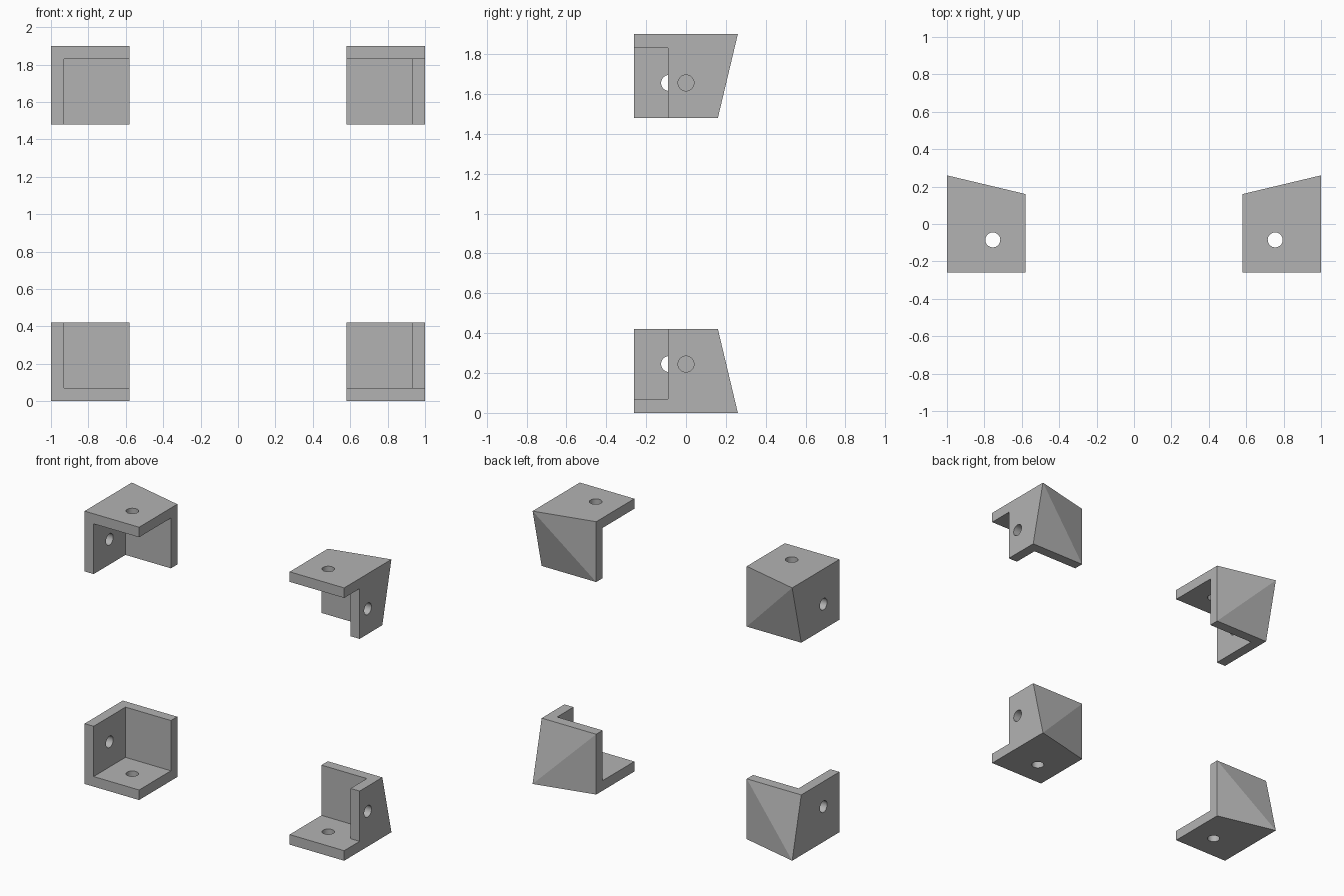
import bpy, bmesh, math
from mathutils import Matrix, Vector

if "Cube" in bpy.data.objects:
    bpy.data.objects.remove(bpy.data.objects["Cube"])

W, T, H = 0.42, 0.07, 1.9          # bracket size, wall thickness, total height
FRONT, BACK, PEAK = -0.26, 0.16, 0.26
grey = bpy.data.materials.new("grey plastic")
grey.diffuse_color = (0.45, 0.45, 0.45, 1)
grey.use_nodes = True
grey.node_tree.nodes["Principled BSDF"].inputs["Base Color"].default_value = grey.diffuse_color


def make_object(name, bm):
    bmesh.ops.recalc_face_normals(bm, faces=bm.faces)
    me = bpy.data.meshes.new(name)
    bm.to_mesh(me)
    bm.free()
    ob = bpy.data.objects.new(name, me)
    bpy.context.collection.objects.link(ob)
    return ob


def hull(name, points):
    bm = bmesh.new()
    for p in points:
        bm.verts.new(p)
    bmesh.ops.convex_hull(bm, input=bm.verts)
    bmesh.ops.dissolve_limit(bm, angle_limit=0.01, verts=bm.verts, edges=bm.edges)
    return make_object(name, bm)


def box(name, lo, hi):
    return hull(name, [(x, y, z) for x in (lo[0], hi[0])
                       for y in (lo[1], hi[1]) for z in (lo[2], hi[2])])


def drill(name, centre, axis):
    bm = bmesh.new()
    rot = Vector((0, 0, 1)).rotation_difference(Vector(axis)).to_matrix().to_4x4()
    bmesh.ops.create_cone(bm, cap_ends=True, segments=32, radius1=0.04, radius2=0.04,
                          depth=0.2, matrix=Matrix.Translation(centre) @ rot)
    return make_object(name, bm)


def cut(ob, cutter):
    mod = ob.modifiers.new("cut", 'BOOLEAN')
    mod.operation, mod.solver, mod.object = 'DIFFERENCE', 'EXACT', cutter
    bpy.context.view_layer.objects.active = ob
    bpy.ops.object.modifier_apply(modifier=mod.name)
    bpy.data.objects.remove(cutter)


def bracket(name, s, wall_hole_y):
    outer, inner = s, s * (1 - W)
    # block with a raised back corner that forms a low ridge
    pts = [(x, FRONT, z) for x in (outer, inner) for z in (0, W)]
    pts += [(outer, PEAK, 0), (inner, BACK, 0), (outer, BACK, W), (inner, BACK, W)]
    ob = hull(name, pts)
    # open pocket leaving floor, side wall and back wall
    cut(ob, box("pocket", (s * (1 - T), -1, T), (s * 0.3, BACK - T, 1)))
    if s > 0:   # right side wall is set back from the front
        cut(ob, box("notch", (0.8, -1, T), (1.5, -0.09, 1)))
    # screw holes in floor and side wall
    cut(ob, drill("floor_drill", (s * 0.755, -0.085, 0), (0, 0, 1)))
    cut(ob, drill("wall_drill", (s * 1.0, wall_hole_y, 0.245), (1, 0, 0)))
    ob.data.materials.clear()
    ob.data.materials.append(grey)
    return ob


def mirrored_top(ob, name):
    me = ob.data.copy()
    top = bpy.data.objects.new(name, me)
    bpy.context.collection.objects.link(top)
    me.transform(Matrix.Translation((0, 0, H)) @ Matrix.Scale(-1, 4, (0, 0, 1)))
    me.flip_normals()
    return top


parts = []
for side, s, hole_y in (("left", -1, -0.085), ("right", 1, 0.0)):
    low = bracket("bottom_" + side + "_bracket", s, hole_y)
    parts += [low, mirrored_top(low, "top_" + side + "_bracket")]

# round holes smooth, ridges crisp
bpy.ops.object.select_all(action='DESELECT')
for ob in parts:
    ob.select_set(True)
bpy.context.view_layer.objects.active = parts[0]
bpy.ops.object.shade_smooth_by_angle(angle=math.radians(15))
